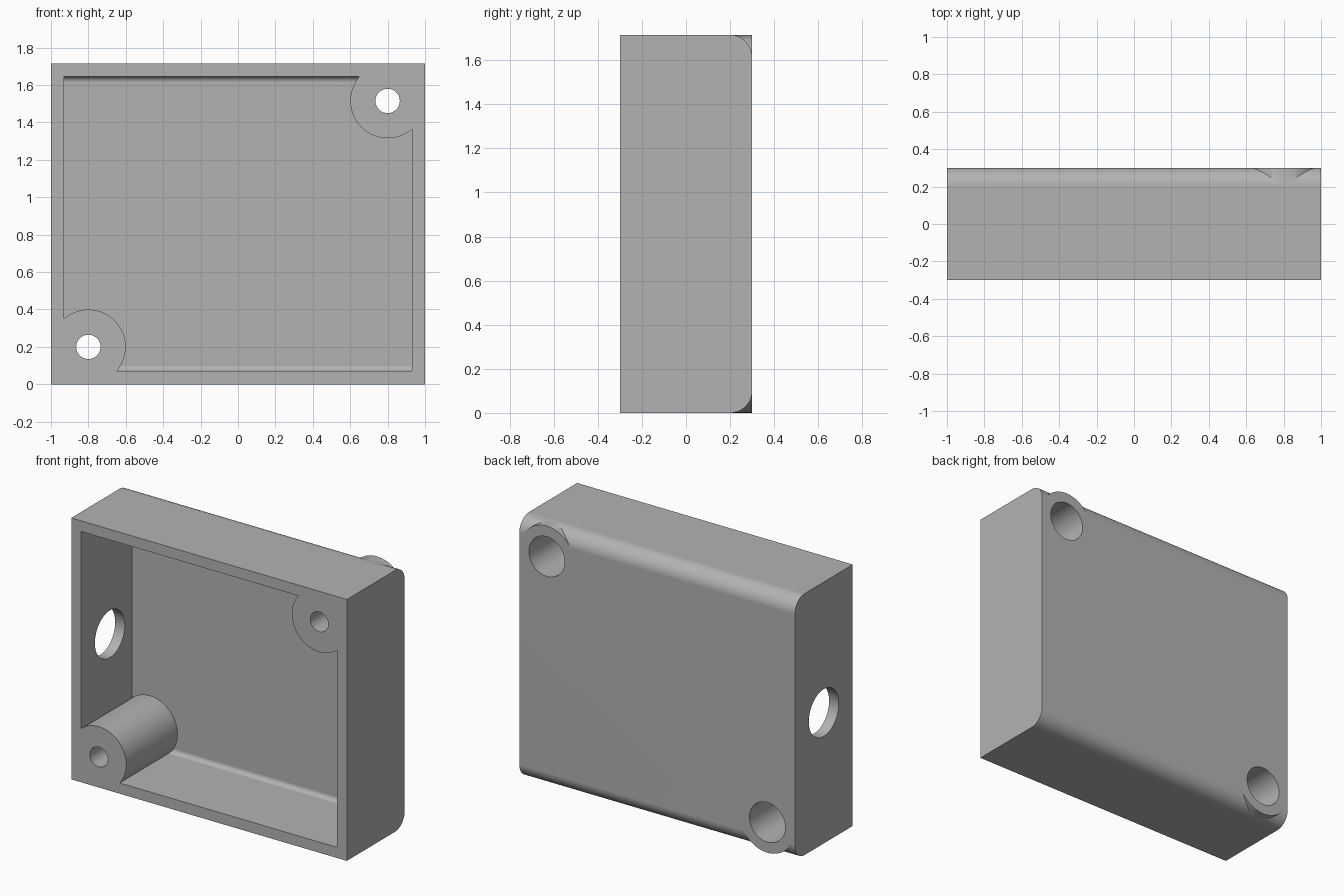
import bpy, bmesh, math
from mathutils import Matrix

if "Cube" in bpy.data.objects:
    bpy.data.objects.remove(bpy.data.objects["Cube"])

HEIGHT, DEPTH, WALL, ROUND = 1.715, 0.3, 0.07, 0.1
BOSSES = [(0.8, HEIGHT - 0.2), (-0.8, 0.2)]

grey = bpy.data.materials.new("housing_grey")
grey.use_nodes = True
grey.diffuse_color = (0.45, 0.45, 0.45, 1)
grey.node_tree.nodes["Principled BSDF"].inputs["Base Color"].default_value = (0.45, 0.45, 0.45, 1)


def finish(name, bm):
    bmesh.ops.recalc_face_normals(bm, faces=bm.faces)
    mesh = bpy.data.meshes.new(name)
    bm.to_mesh(mesh)
    bm.free()
    mesh.materials.append(grey)
    ob = bpy.data.objects.new(name, mesh)
    bpy.context.collection.objects.link(ob)
    return ob


def rounded_block(name, half_width, front, back, low, high, radius):
    """Block along x whose two back edges are rounded."""
    profile = [(front, low)]
    for z, start in ((low + radius, -90), (high - radius, 0)):
        for i in range(17):
            a = math.radians(start + 90 * i / 16)
            profile.append((back - radius + radius * math.cos(a), z + radius * math.sin(a)))
    profile.append((front, high))
    bm = bmesh.new()
    face = bm.faces.new([bm.verts.new((-half_width, y, z)) for y, z in profile])
    out = bmesh.ops.extrude_face_region(bm, geom=[face])["geom"]
    verts = [v for v in out if isinstance(v, bmesh.types.BMVert)]
    bmesh.ops.translate(bm, verts=verts, vec=(2 * half_width, 0, 0))
    return finish(name, bm)


def cylinder(name, radius, centre, length, axis, sides=64):
    bm = bmesh.new()
    turn = Matrix.Rotation(math.pi / 2, 4, "X" if axis == "Y" else "Y")
    bmesh.ops.create_cone(bm, cap_ends=True, segments=sides, radius1=radius, radius2=radius,
                          depth=length, matrix=Matrix.Translation(centre) @ turn)
    return finish(name, bm)


def along_y(name, radius, x, z, front, back):
    return cylinder(name, radius, (x, (front + back) / 2, z), back - front, "Y")


def boolean(target, tool, operation):
    """Apply a boolean and drop the helper."""
    mod = target.modifiers.new(operation, "BOOLEAN")
    mod.operation, mod.object, mod.solver = operation, tool, "EXACT"
    bpy.context.view_layer.objects.active = target
    bpy.ops.object.modifier_apply(modifier=mod.name)
    bpy.data.objects.remove(tool)


# Outer shell and the hollow that is open at the front
housing = rounded_block("housing", 1, -DEPTH, DEPTH, 0, HEIGHT, ROUND)
hollow = rounded_block("hollow", 1 - WALL, -DEPTH - 0.1, DEPTH - WALL, WALL, HEIGHT - WALL, ROUND - WALL)

# Screw bosses: kept solid inside the hollow, full round at the back edge
for x, z in BOSSES:
    boolean(hollow, along_y("boss_core", 0.1995, x, z, -0.5, 0.5), "DIFFERENCE")
    boolean(housing, along_y("boss_end", 0.1995, x, z, 0.1, DEPTH), "UNION")
boolean(housing, hollow, "DIFFERENCE")

# Screw holes with deep counterbores from the back
for x, z in BOSSES:
    boolean(housing, along_y("screw_hole", 0.065, x, z, -0.5, 0.5), "DIFFERENCE")
    boolean(housing, along_y("counterbore", 0.13, x, z, -0.15, 0.5), "DIFFERENCE")

# Cable opening through one side wall
boolean(housing, cylinder("cable_hole", 0.155, (-1, 0, HEIGHT / 2), 0.4, "X"), "DIFFERENCE")

# Smooth curved faces, keep hard edges and flat walls
bpy.ops.object.select_all(action="DESELECT")
housing.select_set(True)
bpy.context.view_layer.objects.active = housing
bpy.ops.object.shade_smooth_by_angle(angle=math.radians(30))
weighted = housing.modifiers.new("flat_walls", "WEIGHTED_NORMAL")
weighted.keep_sharp = True
